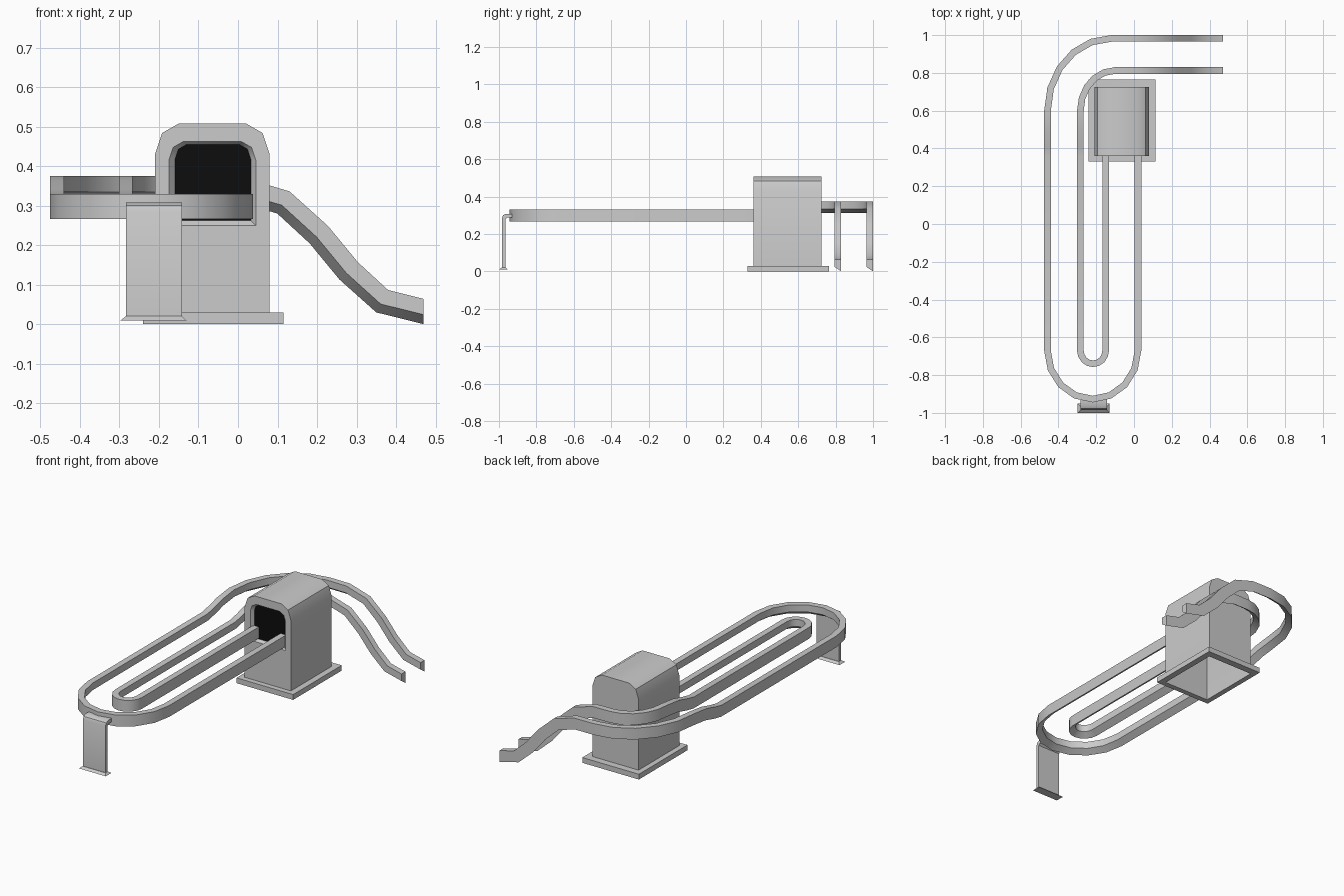
import bpy, bmesh, math
from mathutils import Vector

if "Cube" in bpy.data.objects:
    bpy.data.objects.remove(bpy.data.objects["Cube"])


def make(name, verts, faces, smooth=False):
    mesh = bpy.data.meshes.new(name)
    mesh.from_pydata([tuple(v) for v in verts], [], faces)
    bm = bmesh.new()
    bm.from_mesh(mesh)
    bmesh.ops.recalc_face_normals(bm, faces=bm.faces)
    bm.to_mesh(mesh)
    bm.free()
    ob = bpy.data.objects.new(name, mesh)
    bpy.context.collection.objects.link(ob)
    if smooth:
        bpy.ops.object.select_all(action='DESELECT')
        ob.select_set(True)
        bpy.context.view_layer.objects.active = ob
        bpy.ops.object.shade_smooth_by_angle(angle=math.radians(35))
    return ob


def bridge(loops, n, closed=False):
    """Quads joining successive rings of n points."""
    pairs = [(i, i + 1) for i in range(loops - 1)]
    if closed:
        pairs.append((loops - 1, 0))
    return [(a * n + k, a * n + (k + 1) % n, b * n + (k + 1) % n, b * n + k)
            for a, b in pairs for k in range(n)]


def arch(x0, x1, z0, z1, y, r):
    """Door-shaped outline with chamfered upper corners."""
    pts = [(x0, z0), (x1, z0), (x1, z1 - r * 1.3), (x1 - r * .3, z1 - r * .4), (x1 - r, z1),
           (x0 + r, z1), (x0 + r * .3, z1 - r * .4), (x0, z1 - r * 1.3)]
    return [Vector((x, y, z)) for x, z in pts]


# Housing shell, open at the bottom, with framed hatch
X0, X1, Y0, Y1 = -.21, .08, .36, .725
rings = [arch(X0, X1, .03, .508, Y1, .06), arch(X0, X1, .03, .508, Y0, .06),
         arch(-.175, .045, .25, .462, Y0, .036), arch(-.16, .033, .262, .455, Y0 + .015, .03)]
faces = [f for i, f in enumerate(bridge(4, 8)) if i not in (0,)]
faces.append(tuple(range(8)))
make("housing", sum(rings, []), faces, True)

# Dark hatch panel
panel = make("hatch_panel", arch(-.16, .033, .262, .455, Y0 + .016, .03), [tuple(range(8))])
black = bpy.data.materials.new("black")
black.diffuse_color = (.004, .004, .004, 1)
black.use_nodes = True
black.node_tree.nodes["Principled BSDF"].inputs["Base Color"].default_value = black.diffuse_color
panel.data.materials.append(black)


# Base frame around the housing foot
def rect(x0, x1, y0, y1, z):
    return [(x0, y0, z), (x1, y0, z), (x1, y1, z), (x0, y1, z)]


base = [rect(-.24, .115, .33, .765, 0), rect(-.24, .115, .33, .765, .03),
        rect(X0, X1, Y0, Y1, .03), rect(X0, X1, Y0, Y1, 0)]
make("base_frame", sum(base, []), bridge(4, 4, True))


# Rails: one cross-section swept along a mitred path
def rail(name, xr, xl, front_ry, back_cx, back_y):
    low, high = .298, .343
    cx, rx = (xr + xl) / 2, (xr - xl) / 2
    path = [(xr, .378, low)]
    for i in range(9):
        a = math.pi * i / 8
        path.append((cx + rx * math.cos(a), -.67 - front_ry * math.sin(a), low))
    path += [(xl, .36, low), (xl, .42, low + .012), (xl, .5, high - .012)]
    for i in range(6):
        a = math.pi / 2 * i / 5
        path.append((back_cx - (back_cx - xl) * math.cos(a),
                     .6 + (back_y - .6) * math.sin(a), high))
    path += [(x, back_y, z) for x, z in ((0, .342), (.115, .308), (.205, .226),
                                         (.28, .135), (.365, .058), (.47, .032))]
    path = [Vector(p) for p in path]
    section = [(.0175, -.032), (.0175, .032), (-.0175, .032), (-.0175, -.008)]
    verts, last = [], len(path) - 1
    for i, p in enumerate(path):
        a = (p - path[max(i - 1, 0)]).normalized()
        b = (path[min(i + 1, last)] - p).normalized()
        t = (a + b).normalized()
        left = Vector((0, 0, 1)).cross(t).normalized()
        up = t.cross(left)
        if i == last:
            up = Vector((0, 0, 1))
        verts += [p + left * u + up * v for u, v in section]
    n = len(verts)
    make(name, verts, bridge(len(path), 4) + [(0, 1, 2, 3), (n - 4, n - 3, n - 2, n - 1)], True)


rail("outer_rail", .021, -.458, .257, -.12, .9825)
rail("inner_rail", -.15, -.284, .07, -.1, .8125)


# Front support: bent plate with a flared foot, profile in y-z
def extrude(name, profile, x0, x1):
    n = len(profile)
    verts = [(x, y, z) for x in (x0, x1) for y, z in profile]
    make(name, verts, bridge(2, n) + [tuple(range(n)), tuple(range(n, 2 * n))], True)


extrude("support_plate", [(-.984, .018), (-.984, .285), (-.978, .3), (-.962, .308), (-.93, .308),
                          (-.93, .288), (-.955, .288), (-.966, .278), (-.966, .018)], -.284, -.142)
foot = [rect(-.298, -.13, -1.0, -.95, .009), rect(-.284, -.142, -.986, -.964, .02)]
make("support_foot", sum(foot, []), bridge(2, 4) + [(0, 1, 2, 3), (4, 5, 6, 7)])
